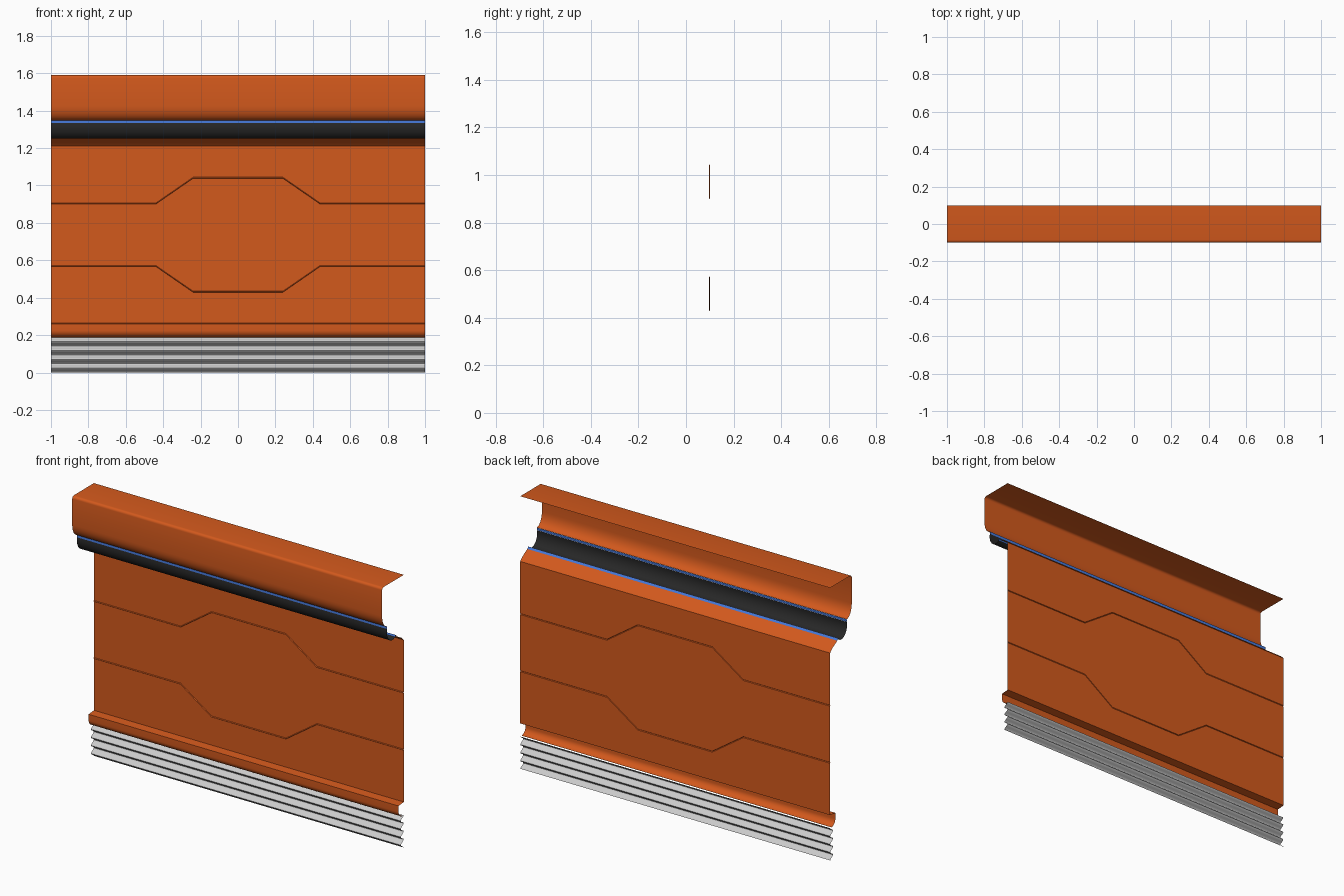
import bpy, math

if "Cube" in bpy.data.objects:
    bpy.data.objects.remove(bpy.data.objects["Cube"])


def material(name, rgb):
    m = bpy.data.materials.new(name)
    m.diffuse_color = (*rgb, 1)
    m.use_nodes = True
    m.node_tree.nodes["Principled BSDF"].inputs["Base Color"].default_value = m.diffuse_color
    return m


ORANGE = material("orange_paint", (0.65, 0.10, 0.012))
BLACK = material("black_band", (0.02, 0.02, 0.02))
BLUE = material("blue_trim", (0.06, 0.19, 0.70))


def loft(name, rows, mat=None):
    """Thin sheet through rows of points, listed from top to bottom, facing -y."""
    n = len(rows[0])
    faces = [(r * n + c, (r + 1) * n + c, (r + 1) * n + c + 1, r * n + c + 1)
             for r in range(len(rows) - 1) for c in range(n - 1)]
    me = bpy.data.meshes.new(name)
    me.from_pydata([p for row in rows for p in row], [], faces)
    ob = bpy.data.objects.new(name, me)
    bpy.context.collection.objects.link(ob)
    if mat:
        me.materials.append(mat)
    bpy.ops.object.select_all(action='DESELECT')
    ob.select_set(True)
    bpy.context.view_layer.objects.active = ob
    bpy.ops.object.shade_smooth_by_angle(angle=math.radians(35))
    return ob


def extrude(name, profile, mat=None):
    """Sweep a (y, z) profile along the full width."""
    return loft(name, [[(x, y, z) for x in (-1, 1)] for y, z in profile], mat)


def arc(cy, cz, ry, rz, a0, a1, n=8):
    """Elliptic arc, angles in degrees from +y towards +z."""
    angles = [math.radians(a0 + (a1 - a0) * i / n) for i in range(n + 1)]
    return [(cy + ry * math.cos(a), cz + rz * math.sin(a)) for a in angles]


# Top rail: flat flange, rounded edge, vertical face, curve tucking inward
extrude("top_rail", [(0.10, 1.59)]
        + arc(-0.085, 1.575, 0.015, 0.015, 90, 180, 4)
        + arc(-0.05, 1.425, 0.05, 0.077, 180, 265), ORANGE)

# Rounded black band between two blue trims
extrude("upper_blue_trim", [(-0.054, 1.348), (-0.055, 1.333)], BLUE)
extrude("black_band", arc(-0.005, 1.315, 0.051, 0.065, 164, 300, 12), BLACK)
extrude("lower_blue_trim", [(0.0205, 1.2587), (0.025, 1.268), (0.034, 1.257)], BLUE)

# Main panel with lip and two engraved stepped lines
XS = [-1, -0.44, -0.24, 0.24, 0.44, 1]
STEP = [0, 0, 1, 1, 0, 0]


def level(y, z):
    return [(x, y, z) for x in XS]


def engraved(base, rise):
    return [[(x, y, base + rise * s + dz) for x, s in zip(XS, STEP)]
            for dz, y in ((0.003, 0.10), (0, 0.096), (-0.003, 0.10))]


loft("main_panel", [level(0.034, 1.257), level(0.08, 1.23), level(0.10, 1.21)]
     + engraved(0.903, 0.138) + engraved(0.57, -0.138)
     + [level(0.10, 0.265)], ORANGE)

# Bottom ledge: steps forward then curves back
extrude("bottom_ledge", [(0.10, 0.265), (0.052, 0.26)]
        + arc(0.09, 0.225, 0.038, 0.037, 180, 265), ORANGE)

# Ribbed sill
RIBS, SEG, H = 4, 10, 0.188
extrude("ribbed_sill", [(0.0855 - 0.0135 * math.cos(2 * math.pi * (i / SEG - 0.5)),
                         H * (1 - i / (RIBS * SEG))) for i in range(RIBS * SEG + 1)])
